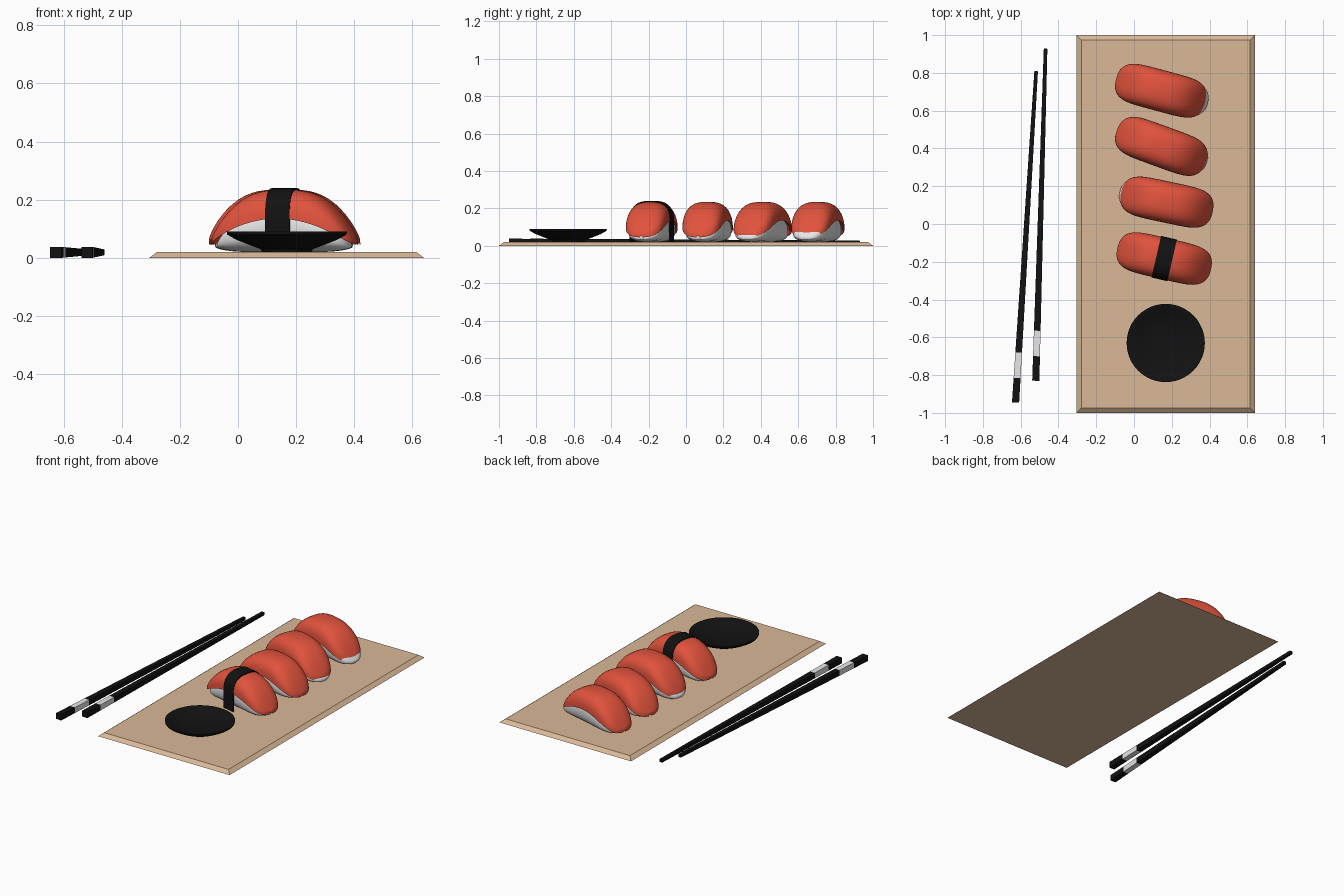
import bpy, bmesh
from math import sin, cos, pi, radians, atan2, hypot, copysign

cube = bpy.data.objects.get("Cube")
if cube:
    bpy.data.objects.remove(cube)


def material(name, colour, rough=0.6):
    m = bpy.data.materials.new(name)
    m.use_nodes = True
    m.diffuse_color = (*colour, 1)
    node = m.node_tree.nodes["Principled BSDF"]
    node.inputs["Base Color"].default_value = (*colour, 1)
    node.inputs["Roughness"].default_value = rough
    return m


wood = material("light wood", (0.70, 0.48, 0.31))
salmon = material("salmon red", (0.75, 0.085, 0.045))
rice_white = material("rice white", (0.8, 0.8, 0.8))
black = material("black", (0.006, 0.006, 0.006))


def loft(name, rings, mats, smooth=None, pick=None):
    """Skin closed rings of points, cap both ends; pick(i) gives the material of span i."""
    bm = bmesh.new()
    loops = [[bm.verts.new(p) for p in ring] for ring in rings]
    for i, (a, b) in enumerate(zip(loops, loops[1:])):
        for k in range(len(a)):
            n = (k + 1) % len(a)
            face = bm.faces.new((a[k], a[n], b[n], b[k]))
            face.material_index = pick(i) if pick else 0
    bm.faces.new(loops[0][::-1])
    bm.faces.new(loops[-1])
    bmesh.ops.recalc_face_normals(bm, faces=bm.faces)
    mesh = bpy.data.meshes.new(name)
    bm.to_mesh(mesh)
    bm.free()
    for m in mats:
        mesh.materials.append(m)
    ob = bpy.data.objects.new(name, mesh)
    bpy.context.collection.objects.link(ob)
    if smooth:
        bpy.ops.object.select_all(action='DESELECT')
        ob.select_set(True)
        bpy.context.view_layer.objects.active = ob
        bpy.ops.object.shade_smooth_by_angle(angle=radians(smooth))
    return ob


def power(v, e):
    return copysign(abs(v) ** e, v)


def arc(x, half, low, high, e=0.75, n=20):
    """Arch across y, from one lower edge over the top to the other."""
    return [(x, half * power(cos(pi * k / n), e), low + (high - low) * sin(pi * k / n) ** e if 0 < k < n else low)
            for k in range(n + 1)]


# Serving board with bevelled rim
def rectangle(inset, z):
    x0, x1, y = -0.305 + inset, 0.64 - inset, 1 - inset
    return [(x0, -y, z), (x1, -y, z), (x1, y, z), (x0, y, z)]


loft("serving_board", [rectangle(0, 0), rectangle(0.026, 0.02)], [wood])


# Sauce dish: outer wall, rim, then shallow hollow
def circle(r, z, n=48):
    return [(0.168 + r * cos(2 * pi * k / n), -0.63 + r * sin(2 * pi * k / n), z) for k in range(n)]


dish_profile = [(0.085, 0.02), (0.09, 0.03), (0.13, 0.045), (0.175, 0.063), (0.205, 0.08),
                (0.207, 0.09), (0.198, 0.09), (0.165, 0.073), (0.12, 0.058), (0.06, 0.05), (0.02, 0.049)]
loft("sauce_dish", [circle(r, z) for r, z in dish_profile], [black], 40)


# Sushi pieces, built along x and then turned
STEPS = [sin(pi / 2 * (-0.985 + 1.97 * i / 32)) for i in range(33)]


def fish_rings(length, shift):
    rings = []
    for u in STEPS:
        a = abs(u)
        half = 0.109 * (1 - a ** 5) ** 0.4
        high = 0.235 - 0.17 * a ** 2.8
        low = 0.045 + 0.09 * (1 - a * a)
        x = length * u + shift
        inner = arc(x, half * 0.86, low + 0.004, max(high - 0.022, low + 0.006))
        rings.append(arc(x, half, low, high) + inner[::-1])
    return rings


def rice_rings(shift, n=28):
    rings = []
    for u in STEPS:
        a = abs(u)
        half = 0.102 * (1 - a ** 4) ** 0.42
        high, low = 0.205 - 0.155 * a ** 2.2, 0.02 + 0.015 * a ** 6
        mid, tall = (high + low) / 2, (high - low) / 2
        rings.append([(0.235 * u + shift, half * power(cos(2 * pi * k / n), 0.8),
                       mid + tall * power(sin(2 * pi * k / n), 0.8)) for k in range(n)])
    return rings


def place(ob, x, y, turn):
    ob.location = (x, y, 0)
    ob.rotation_euler.z = radians(turn)


# x, y, turn, half length of fish, fish shift, rice shift
pieces = [(0.152, 0.703, -15, 0.245, -0.010, 0.012),
          (0.152, 0.408, -20, 0.25, -0.008, 0.012),
          (0.168, 0.117, 168, 0.248, -0.006, 0.014),
          (0.160, -0.183, -13, 0.254, 0, 0)]
for i, (x, y, turn, length, shift, rice_shift) in enumerate(pieces, 1):
    place(loft(f"fish_slice_{i}", fish_rings(length, shift), [salmon], 60), x, y, turn)
    place(loft(f"rice_ball_{i}", rice_rings(rice_shift), [rice_white], 60), x, y, turn)

# Seaweed band around the front piece
band_rings = []
for x in (-0.043, 0.043):
    outer = [(x, 0.113, 0.02)] + arc(x, 0.113, 0.12, 0.24) + [(x, -0.113, 0.02)]
    inner = [(x, 0.105, 0.02)] + arc(x, 0.105, 0.12, 0.228) + [(x, -0.105, 0.02)]
    band_rings.append(outer + inner[::-1])
band = loft("seaweed_band", band_rings, [black], 40)
# Replace the cap polygons by clean quads between the outer and inner arches
bm = bmesh.new()
bm.from_mesh(band.data)
caps = [f for f in bm.faces if len(f.verts) > 4]
bmesh.ops.triangulate(bm, faces=caps)
bm.to_mesh(band.data)
bm.free()
place(band, 0.160, -0.183, -13)


# Chopsticks: tapered square sticks with a white band near the thick end
def chopstick(name, start, end):
    dx, dy = end[0] - start[0], end[1] - start[1]
    length = hypot(dx, dy)
    rings = []
    for d in (0, 0.13, 0.265, length - 0.004, length):
        h = 0.019 - 0.0095 * d / length - (0.003 if d == length else 0)
        rings.append([(d, -h, -h), (d, h, -h), (d, h, h), (d, -h, h)])
    ob = loft(name, rings, [black, rice_white], pick=lambda i: int(i == 1))
    ob.location = (*start, 0.019)
    ob.rotation_euler.z = atan2(dy, dx)


chopstick("chopstick_right", (-0.627, -0.945), (-0.518, 0.81))
chopstick("chopstick_left", (-0.52, -0.83), (-0.468, 0.93))
